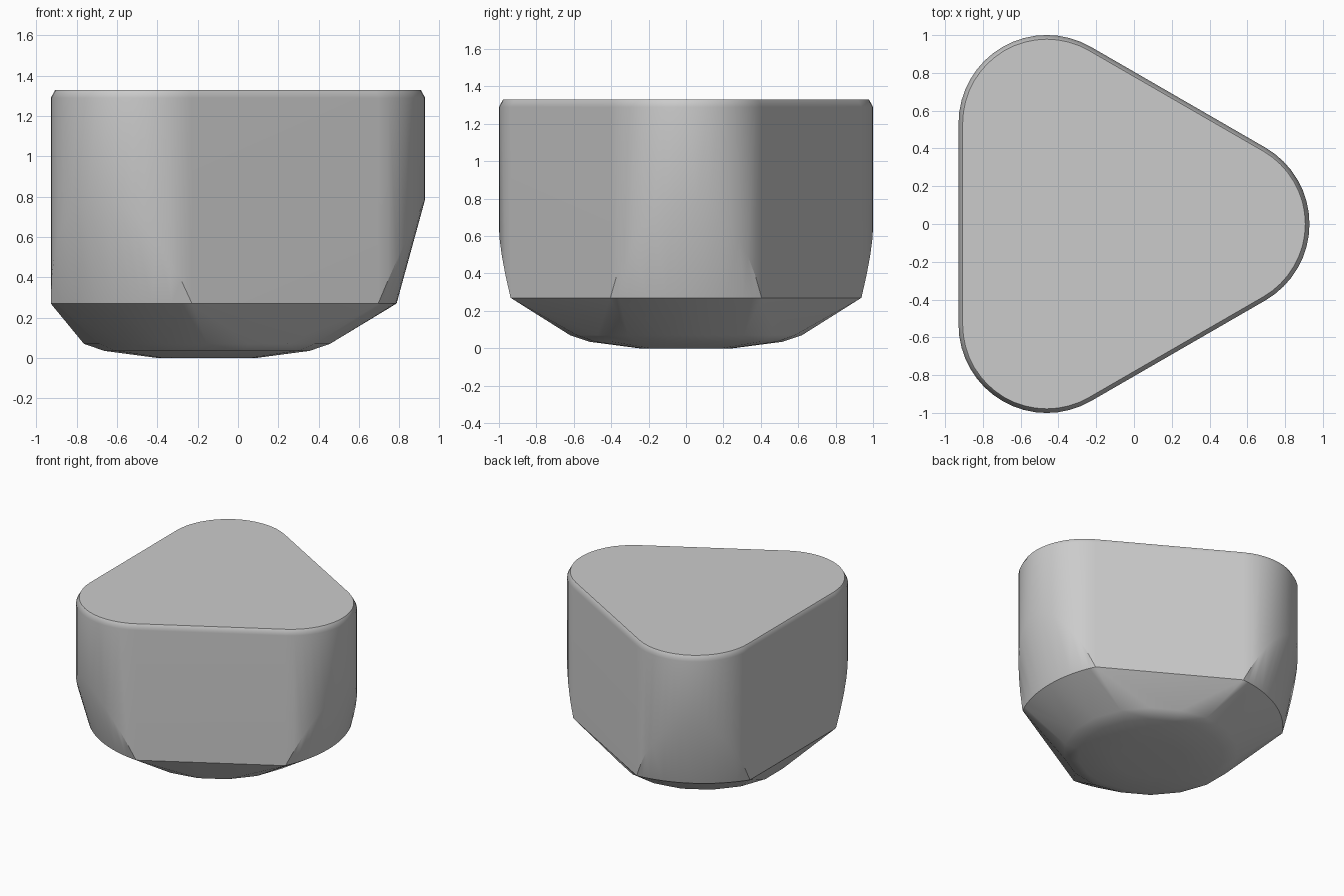
import bpy
import bmesh
from math import atan2, cos, hypot, pi, sin

if "Cube" in bpy.data.objects:
    bpy.data.objects.remove(bpy.data.objects["Cube"])

CENTRE_X = -0.154      # axis of the round base
CORNER_DIST = 0.616    # axis to the centre of each rounded corner
CORNER_RADIUS = 0.467
WALL_BOTTOM, WALL_TOP, HEIGHT = 0.27, 1.29, 1.33
STEPS = 16


def outline(radius):
    """Rounded triangle around the axis, one corner pointing to +x."""
    points = []
    for corner in range(3):
        turn = corner * 2 * pi / 3
        for i in range(STEPS + 1):
            a = turn - pi / 3 + 2 * pi / 3 * i / STEPS
            points.append((CORNER_DIST * cos(turn) + radius * cos(a),
                           CORNER_DIST * sin(turn) + radius * sin(a)))
    return points


def circle(radius, count):
    angles = [2 * pi * (i + 0.5) / count for i in range(count)]
    return [(radius * cos(a), radius * sin(a)) for a in angles]


bm = bmesh.new()


def add(x, y, z):
    bm.verts.new((x + CENTRE_X, y, z))


# Top rim with a narrow bevel
for x, y in outline(CORNER_RADIUS - 0.022):
    add(x, y, HEIGHT)

# Walls: the corners are trimmed by a steep cone near the base
wall = outline(CORNER_RADIUS)
trim = hypot(*wall[0])
for x, y in wall:
    r = hypot(x, y)
    add(x, y, WALL_TOP)
    add(x, y, WALL_BOTTOM + 3.65 * (r - trim))
    add(x * trim / r, y * trim / r, WALL_BOTTOM)

# Round, shallow underside
for radius, z in ((0.62, 0.07), (0.517, 0.035), (0.25, 0)):
    for x, y in circle(radius, 18):
        add(x, y, z)

# Wrap one convex skin around the rings
bmesh.ops.remove_doubles(bm, verts=bm.verts[:], dist=0.0005)
hull = bmesh.ops.convex_hull(bm, input=bm.verts[:])
loose = [v for v in bm.verts if not v.link_faces]
bmesh.ops.delete(bm, geom=loose, context='VERTS')
bmesh.ops.dissolve_limit(bm, angle_limit=0.008, verts=bm.verts[:], edges=bm.edges[:])
bmesh.ops.recalc_face_normals(bm, faces=bm.faces[:])

mesh = bpy.data.meshes.new("rounded_triangle_body")
bm.to_mesh(mesh)
bm.free()
body = bpy.data.objects.new("rounded_triangle_body", mesh)
bpy.context.scene.collection.objects.link(body)

# Plain grey finish
grey = bpy.data.materials.new("light_grey")
grey.use_nodes = True
colour = (0.6, 0.6, 0.6, 1)
grey.diffuse_color = colour
for node in grey.node_tree.nodes:
    if node.type == 'BSDF_PRINCIPLED':
        node.inputs["Base Color"].default_value = colour
mesh.materials.append(grey)

# Smooth corners, crisp rim and base edge
bpy.ops.object.select_all(action='DESELECT')
body.select_set(True)
bpy.context.view_layer.objects.active = body
bpy.ops.object.shade_smooth_by_angle(angle=pi / 6)
weighted = body.modifiers.new("flat_sides", 'WEIGHTED_NORMAL')
weighted.keep_sharp = True
